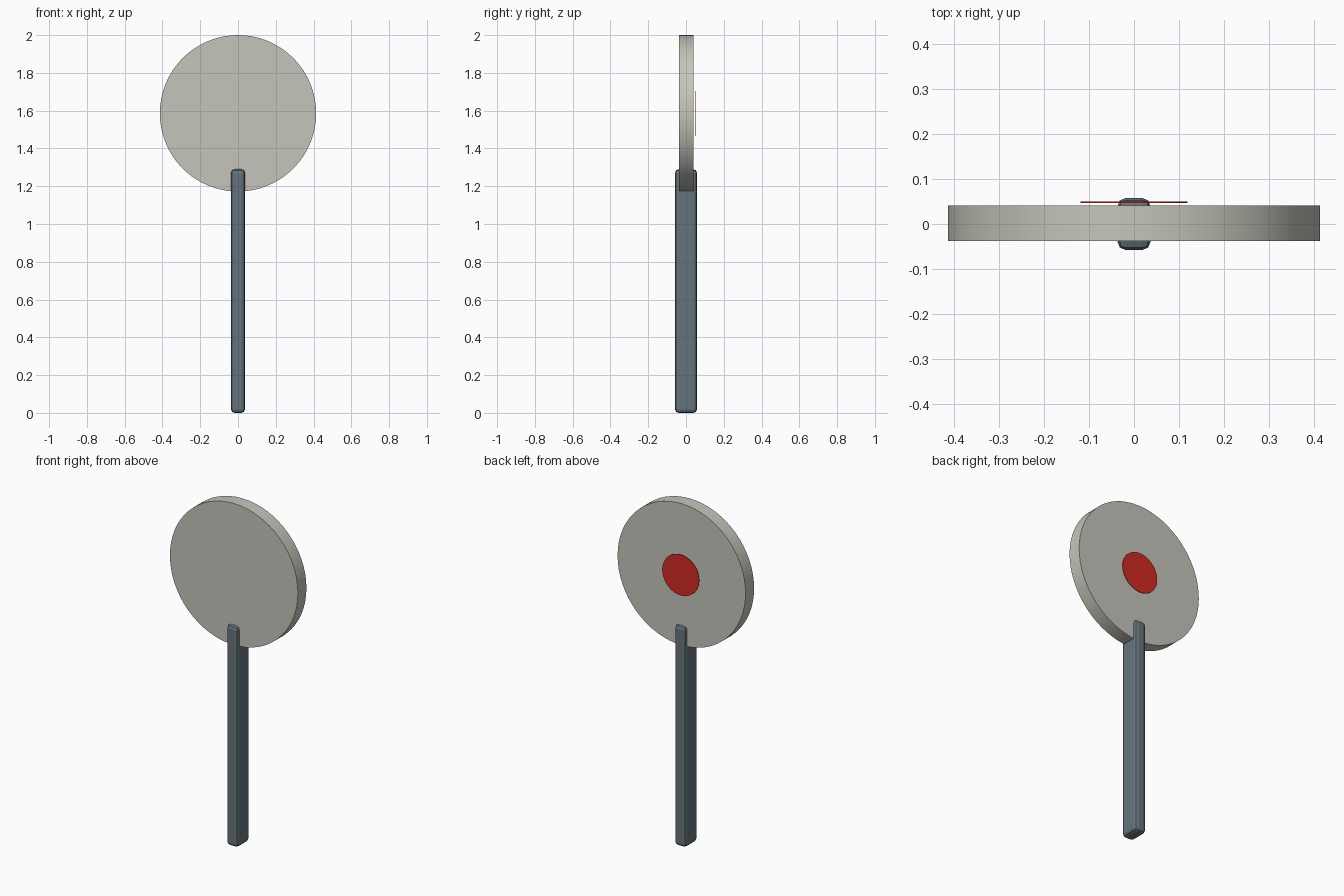
import bpy
import math

cube = bpy.data.objects.get("Cube")
if cube:
    bpy.data.objects.remove(cube, do_unlink=True)


def material(name, rgb):
    mat = bpy.data.materials.new(name)
    mat.use_nodes = True
    mat.diffuse_color = (*rgb, 1)
    mat.node_tree.nodes["Principled BSDF"].inputs["Base Color"].default_value = (*rgb, 1)
    return mat


def finish(name, mat):
    obj = bpy.context.object
    obj.name = name
    obj.data.materials.append(mat)
    return obj


def disc(name, radius, thickness, y, z, mat):
    """Upright round plate facing front and back."""
    bpy.ops.mesh.primitive_cylinder_add(vertices=64, radius=radius, depth=thickness,
                                        location=(0, y, z), rotation=(math.pi / 2, 0, 0))
    obj = finish(name, mat)
    bpy.ops.object.shade_smooth_by_angle(angle=math.radians(30))
    return obj


pale_grey = material("pale grey", (0.56, 0.56, 0.50))
slate = material("slate blue grey", (0.13, 0.175, 0.20))
red = material("red", (0.64, 0.024, 0.016))

# Round paddle head and the red spot on its back
centre_z = 1.586
disc("paddle_head", 0.414, 0.079, 0.0015, centre_z, pale_grey)
disc("red_spot", 0.119, 0.003, 0.0485, centre_z, red)

# Handle with rounded edges, overlapping the bottom of the head
height = 1.29
bpy.ops.mesh.primitive_cube_add(size=1, location=(0, 0, height / 2))
handle = finish("handle", slate)
handle.scale = (0.074, 0.116, height)
bpy.ops.object.transform_apply(location=False, rotation=False, scale=True)
bevel = handle.modifiers.new("rounded_edges", "BEVEL")
bevel.width = 0.019
bevel.segments = 2
